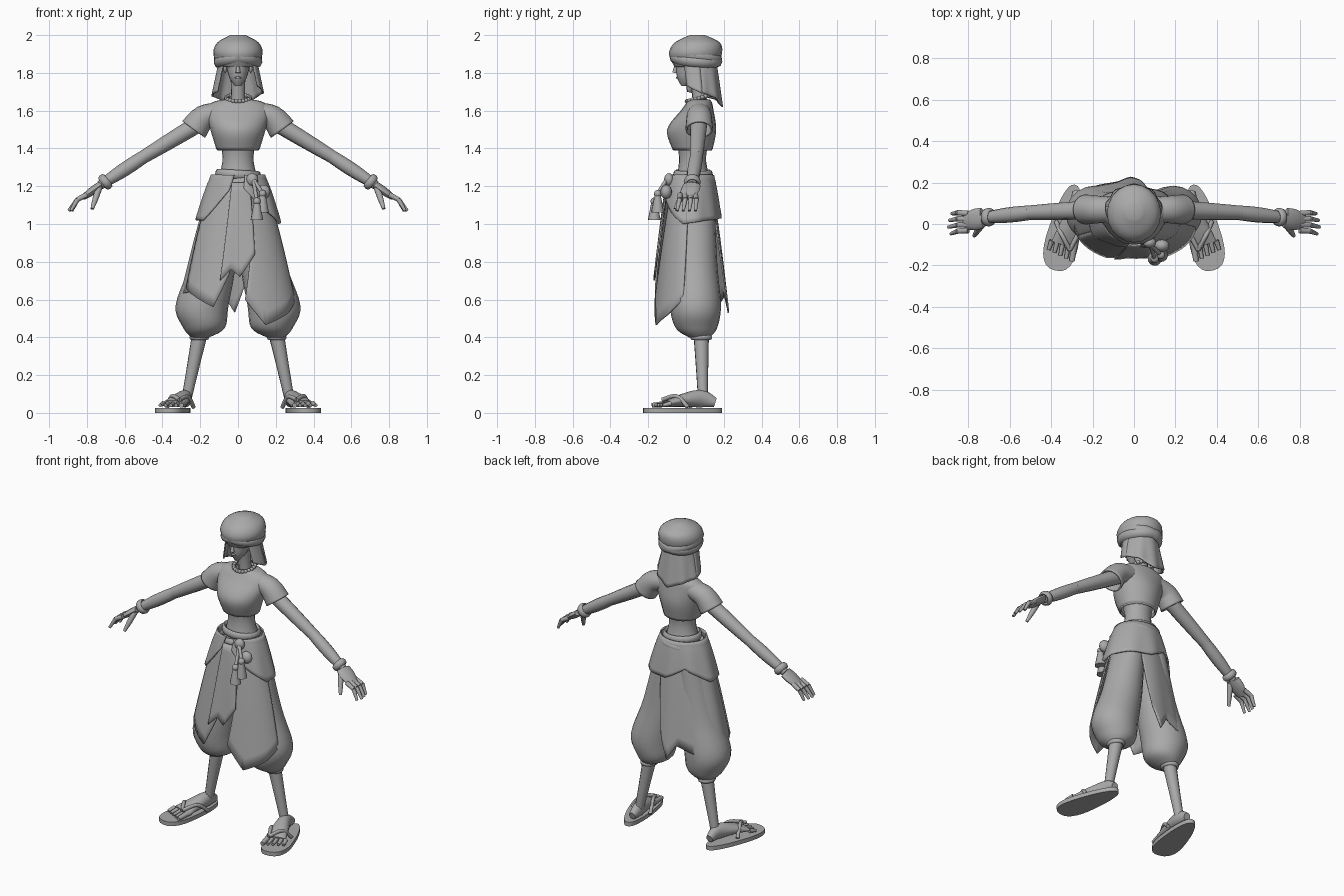
import bpy, bmesh, math
from mathutils import Vector, Matrix

if "Cube" in bpy.data.objects:
    bpy.data.objects.remove(bpy.data.objects["Cube"])

SHADE = .4
clay = bpy.data.materials.new("plain_grey")
clay.use_nodes = True
clay.diffuse_color = (SHADE, SHADE, SHADE, 1)
clay.node_tree.nodes["Principled BSDF"].inputs["Base Color"].default_value = clay.diffuse_color


def finish(name, bm, thickness=0, angle=math.radians(60)):
    """Turn a bmesh into a smooth-shaded object, thickened if it is cloth."""
    bmesh.ops.recalc_face_normals(bm, faces=bm.faces)
    mesh = bpy.data.meshes.new(name)
    bm.to_mesh(mesh)
    bm.free()
    part = bpy.data.objects.new(name, mesh)
    bpy.context.collection.objects.link(part)
    mesh.materials.append(clay)
    bpy.ops.object.select_all(action='DESELECT')
    part.select_set(True)
    bpy.context.view_layer.objects.active = part
    bpy.ops.object.shade_smooth_by_angle(angle=angle)
    if thickness:
        modifier = part.modifiers.new("thickness", 'SOLIDIFY')
        modifier.thickness, modifier.offset = thickness, 0


def lerp(start, end, t):
    return start + (end - start) * t


def circle(count):
    return [math.tau * i / count for i in range(count)]


def skin_grid(bm, rows, closed):
    for upper, lower in zip(rows, rows[1:]):
        for j in range(len(upper) if closed else len(upper) - 1):
            k = (j + 1) % len(upper)
            bm.faces.new((upper[j], upper[k], lower[k], lower[j]))


def spline(rows, steps=5):
    """Smooth curve of rows through a few given rows."""
    rows = [Vector(row) for row in rows]
    smooth = []
    for i, (b, c) in enumerate(zip(rows, rows[1:])):
        enter = (c - rows[max(i - 1, 0)]) / 2
        leave = (rows[min(i + 2, len(rows) - 1)] - b) / 2
        for step in range(steps):
            t = step / steps
            ease = t * t * (3 - t - t)
            smooth.append(lerp(b, c, ease) + enter * t * (1 - t) ** 2 - leave * t * t * (1 - t))
    return smooth + rows[-1:]


def loft(name, rings, across=(0, 1, 0), level=False, thickness=0, sides=20):
    """Skin elliptical rings (x, y, z, radius, radius along across)."""
    bm, rows, across = bmesh.new(), [], Vector(across)
    rings = spline(rings)
    centres = [ring.xyz if len(ring) == 3 else Vector(ring[:3]) for ring in rings]
    for i, ring in enumerate(rings):
        along = centres[min(i + 1, len(rings) - 1)] - centres[max(i - 1, 0)]
        along = Vector((0, 0, 1)) if level else along.normalized()
        u = (across - along * across.dot(along)).normalized()
        v = along.cross(u)
        rows.append([bm.verts.new(centres[i] + v * ring[3] * math.cos(a) + u * ring[4] * math.sin(a))
                     for a in circle(sides)])
    skin_grid(bm, rows, True)
    if not thickness:
        bm.faces.new(rows[0])
        bm.faces.new(rows[-1])
    finish(name, bm, thickness)


def stack(name, rings, thickness=0):
    """Level rings (y, z, width, depth) on the middle plane."""
    loft(name, [(0, *ring) for ring in rings], level=True, thickness=thickness)


def limb(name, start, end, first, last, bulge=0, widen=1, across=(.1, 1, .1)):
    """Tapered rod with an optional swelling and an oval section."""
    rings = []
    for i in range(5):
        t = i / 4
        radius = lerp(first, last, t) + bulge * math.sin(math.pi * t)
        rings.append((*lerp(Vector(start), Vector(end), t), radius, radius * widen))
    loft(name, rings, across, sides=12)


def ball(name, centre, *size):
    bm = bmesh.new()
    bmesh.ops.create_uvsphere(bm, u_segments=16, v_segments=10, radius=1)
    bm.transform(Matrix.Translation(centre) @ Matrix.Diagonal((*size, 1)))
    finish(name, bm)


def band(name, centre, width, depth, thick, height, pitch=0, roll=0):
    """Oval ring with an oval section."""
    bm, rows = bmesh.new(), []
    turn = Matrix.Rotation(pitch, 4, 'X') @ Matrix.Rotation(roll, 4, 'Y')
    for a in circle(32):
        rows.append([bm.verts.new(Vector(centre) + turn @ Vector((
            (width + thick * math.cos(b)) * math.cos(a),
            (depth + thick * math.cos(b)) * math.sin(a), height * math.sin(b)))) for b in circle(8)])
    skin_grid(bm, rows + rows[:1], True)
    finish(name, bm)


def skirt_size(z):
    t = max((1.25 - z) / .85, 0) ** .8
    return .025, lerp(.12, .35, t), lerp(.1, .21, t)


def veil_size(z):
    t = (1.88 - z) / .28
    return lerp(.055, .08, t), lerp(.09, .15, t), lerp(.1, .11, t)


def wrap(name, size, top, start, end, hem, lift=0, ripple=0):
    """Cloth from a top height and angle span down to hem points (angle, z)."""
    bm, columns = bmesh.new(), []
    for i, (left, right) in enumerate(zip(hem, hem[1:])):
        for k in range(7 if right is hem[-1] else 6):
            share = (i + k / 6) / (len(hem) - 1)
            columns.append((lerp(start, end, share), *(lerp(p, q, k / 6) for p, q in zip(left, right))))
    rows = []
    for i in range(11):
        t, row = i / 10, []
        for top_angle, hem_angle, hem_z in columns:
            a, z = math.radians(lerp(top_angle, hem_angle, t)), lerp(top, hem_z, t)
            y, width, depth = size(z)
            out = lift + ripple * t * math.sin(a * 9)
            row.append(bm.verts.new(((width + out) * math.cos(a), y + (depth + out) * math.sin(a), z)))
        rows.append(row)
    skin_grid(bm, rows, False)
    finish(name, bm, thickness=.008)


# Head, neck and face
stack("head", [(-.01, 1.73, .016, .014), (.01, 1.78, .048, .058), (.04, 1.87, .068, .094), (.05, 1.93, .07, .1)])
limb("neck", (0, .08, 1.58), (0, .06, 1.78), .045, .04, bulge=-.005)
limb("nose", (0, -.05, 1.86), (0, -.06, 1.8), .005, .013)
ball("lips", (0, -.046, 1.775), .018, .008, .006)

# Turban with crossing wraps and a hanging veil
stack("turban", [(.05, 1.83, .09, .11), (.05, 1.9, .13, .14), (.06, 1.96, .11, .12), (.06, 2, .04, .04)])
for name, roll in (("low_turban_wrap", .14), ("high_turban_wrap", -.18)):
    band(name, (0, .053, 1.875), .11, .12, .02, .03, pitch=-.1, roll=roll)
wrap("back_veil", veil_size, 1.87, 0, 180, [(0, 1.7), (45, 1.67), (90, 1.62), (135, 1.66), (180, 1.68)], ripple=.005)
wrap("left_veil", veil_size, 1.86, -40, 8, [(-35, 1.73), (8, 1.69)], lift=.004)
wrap("right_veil", veil_size, 1.86, 172, 220, [(172, 1.68), (215, 1.7)], lift=.004)

# Bead necklace
for a in circle(22):
    ball("necklace_bead", (.064 * math.cos(a), .068 + .064 * math.sin(a), 1.667 + .017 * math.sin(a)), *[.0115] * 3)

# Bare midriff and cropped shirt
stack("midriff", [(.04, 1.16, .13, .11), (.035, 1.33, .083, .072), (.035, 1.46, .1, .09)])
stack("shirt", [(.035, 1.395, .108, .1), (.03, 1.5, .14, .124), (.06, 1.6, .165, .08), (.07, 1.64, .13, .062),
                (.07, 1.655, .06, .05)], thickness=.012)
band("shirt_hem", (0, .035, 1.4), .106, .098, .007, .012)

for sign, side in ((1, "left_"), (-1, "right_")):
    def at(x, y, z):
        return Vector((sign * x, y, z))

    # Eyes, brows and ears
    ball(side + "eye", at(.03, -.042, 1.845), .016, .01, .006)
    limb(side + "brow", at(.01, -.054, 1.856), at(.05, -.034, 1.87), .005, .004, bulge=.002)
    ball(side + "ear", at(.068, .045, 1.83), .01, .02, .03)

    # Sleeve, arm and bracelet
    shoulder, elbow, wrist = at(.16, .07, 1.56), at(.5, .055, 1.355), at(.73, .03, 1.205)
    loft(side + "sleeve", [(*at(.09, .07, 1.59), .05, .055), (*at(.18, .07, 1.565), .06, .062),
                           (*at(.235, .07, 1.5), .07, .068)], thickness=.01)
    limb(side + "upper_arm", shoulder, elbow, .046, .035, bulge=.002)
    limb(side + "forearm", elbow, wrist, .035, .024, bulge=.007)
    ball(side + "elbow", elbow, *[.035] * 3)
    band(side + "bracelet", lerp(elbow, wrist, .88), .033, .033, .012, .02, roll=sign * 2.25)

    # Hand with four fingers and a thumb
    limb(side + "palm", wrist, at(.82, .01, 1.14), .02, .014, bulge=.004, widen=2.4)
    for k in range(4):
        y = .05 - k * .027
        reach = .09 - abs(k - 1.7) * .012
        knuckle, bend = at(.8, y, 1.155), at(.85, y * 1.1, 1.13)
        limb(side + "finger_base", knuckle, bend, .014, .013)
        limb(side + "finger_tip", bend, at(.81 + reach, y * 1.2 - .01, 1.07), .013, .008)
    limb(side + "thumb", at(.735, 0, 1.195), at(.772, -.057, 1.08), .018, .009, bulge=.002)

    # Baggy trouser leg, cuff and shin
    loft(side + "trouser", [(*at(.07, .04, 1.16), .085, .11), (*at(.13, .045, .8), .12, .12),
                            (*at(.19, .05, .57), .14, .135), (*at(.18, .055, .45), .11, .11),
                            (*at(.2, .07, .4), .048, .055)], level=True)
    band(side + "cuff", at(.205, .08, .4), .042, .048, .01, .014)
    limb(side + "shin", at(.2, .08, .43), at(.275, .09, .06), .042, .026, bulge=-.001)

    # Foot with a fan of toes
    sideways = (1, 0, 0)
    loft(side + "foot", [(*at(.276, .155, .055), .024, .022), (*at(.28, .08, .075), .046, .037),
                         (*at(.31, -.02, .066), .034, .054), (*at(.335, -.1, .048), .018, .066)], across=sideways)
    for k in range(5):
        x, radius = .285 + k * .028, .018 if k == 0 else .013
        limb(side + "toe", at(x, -.08, .05), at(x + .015, -.18 + k * .014, .04), radius, radius * .7, across=sideways)

    # Egg-shaped sandal sole with thong straps
    bm, heel, tip = bmesh.new(), at(.285, .19, 0), at(.38, -.225, 0)
    axis = tip - heel
    breadth = axis.orthogonal().cross(axis) if axis.z else Vector((-axis.y, axis.x, 0))
    breadth.normalize()
    outline = []
    for a in circle(28):
        reach, swing = (math.copysign(abs(f(a)) ** .8, f(a)) for f in (math.cos, math.sin))
        outline.append(bm.verts.new(lerp(heel, tip, .5 + reach / 2) + breadth * swing * (.075 + .025 * reach)))
    raised = bmesh.ops.extrude_face_region(bm, geom=[bm.faces.new(outline)])["geom"]
    bmesh.ops.translate(bm, vec=(0, 0, .026), verts=[v for v in raised if isinstance(v, bmesh.types.BMVert)])
    finish(side + "sandal", bm)
    for end, arch in ((at(.235, .03, .03), at(.265, -.04, .085)), (at(.375, .01, .03), at(.35, -.05, .088))):
        loft(side + "sandal_strap", [(*p, .011, .011) for p in (at(.31, -.125, .07), arch, end)])

# Layered skirt panels with slits and ragged hems
wrap("left_skirt_panel", skirt_size, 1.2, -62, -4, [(-83, .6), (-64, .465), (-38, .52), (-12, .6)])
wrap("back_skirt_panel", skirt_size, 1.2, 62, 212,
     [(84, .66), (93, .53), (104, .62), (130, .58), (178, .62), (208, .64)], ripple=.004)
wrap("right_skirt_panel", skirt_size, 1.2, 202, 268, [(205, .66), (246, .56), (261, .74)], lift=.01)
wrap("front_sash_panel", skirt_size, 1.22, -102, -68,
     [(-108, .7), (-97, .76), (-88, .72), (-71, .84)], lift=.02, ripple=.006)

# Short overskirt bunched at the hips
wrap("overskirt", skirt_size, 1.26, -75, 262,
     [(-80, 1.19), (-50, 1.08), (-15, 1), (35, 1.02), (85, 1.03), (120, 1.1), (165, 1.02), (215, 1.02), (255, 1.18)],
     lift=.02, ripple=.004)

# Waist sash, knot, pouch and tassels
band("high_waist_sash", (0, .037, 1.262), .108, .092, .013, .024, roll=.06)
band("low_waist_sash", (0, .035, 1.218), .13, .108, .016, .025, roll=-.1)
ball("sash_knot", (.075, -.09, 1.235), .032, .026, .034)
ball("sash_pouch", (.135, -.105, 1.17), .036, .03, .038)
for name, x, y, z in (("long_tassel", .1, -.168, 1.12), ("short_tassel", .13, -.15, 1.16)):
    top = Vector((x, y, z))
    hang = Vector((0, 0, -.1))
    limb(name + "_cord", (.08, -.1, 1.24), top, .01, .01)
    ball(name + "_bead", top, *[.02] * 3)
    limb(name, top, top + hang, .015, .034)
